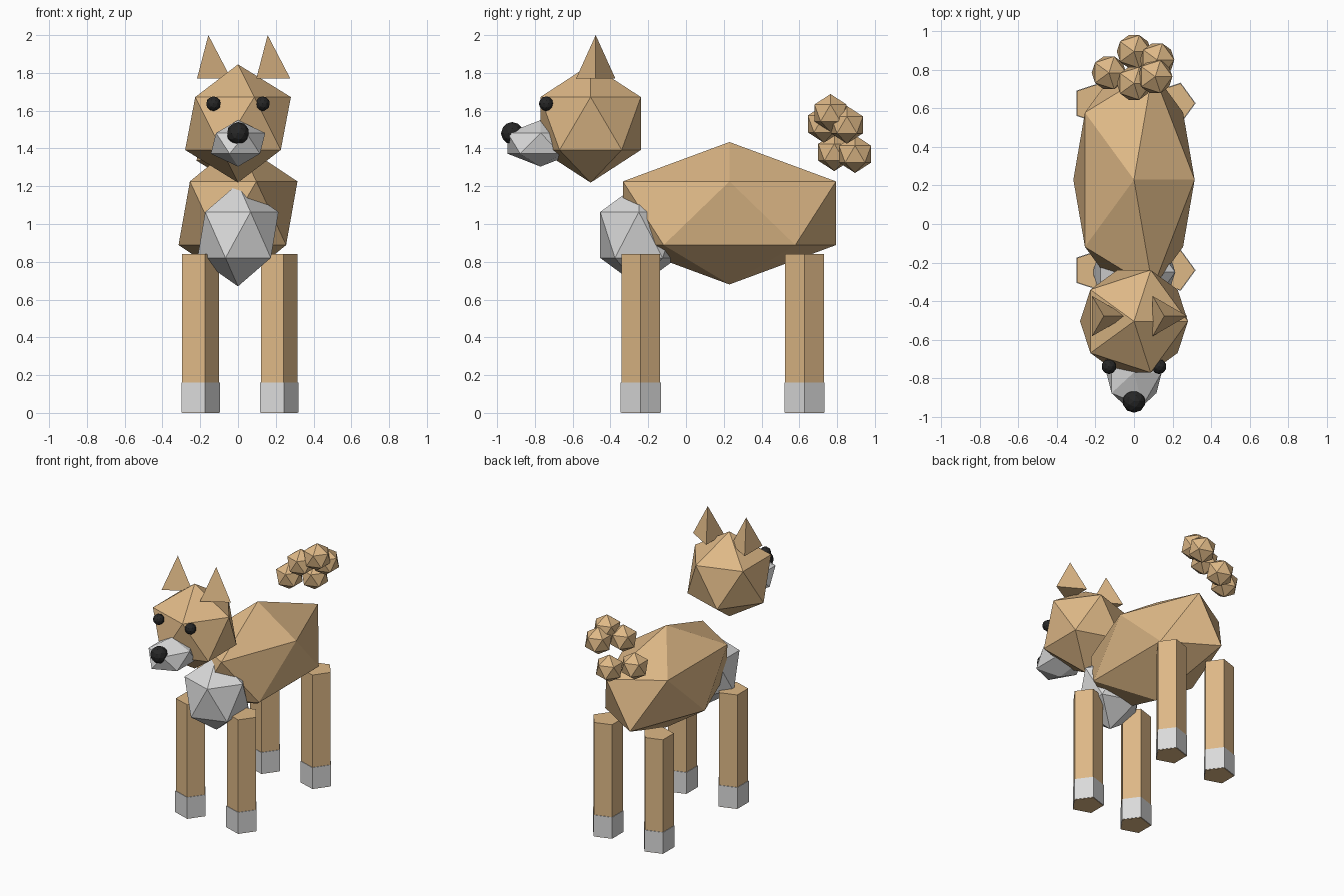
import bpy
import math

if "Cube" in bpy.data.objects:
    bpy.data.objects.remove(bpy.data.objects["Cube"], do_unlink=True)


def make_material(name, r, g, b):
    mat = bpy.data.materials.new(name)
    mat.use_nodes = True
    mat.diffuse_color = (r, g, b, 1)
    bsdf = next(n for n in mat.node_tree.nodes if n.type == "BSDF_PRINCIPLED")
    bsdf.inputs["Base Color"].default_value = (r, g, b, 1)
    bsdf.inputs["Roughness"].default_value = 0.9
    return mat


TAN = make_material("tan_fur", 0.73, 0.48, 0.24)
PALE = make_material("pale_grey_fur", 0.70, 0.70, 0.70)
DARK = make_material("near_black", 0.02, 0.02, 0.02)


def finish(name, mat):
    obj = bpy.context.object
    obj.name = obj.data.name = name
    obj.data.materials.append(mat)
    return obj


def ball(name, mat, centre, radii, detail=1):
    """Faceted ball stretched to three radii."""
    bpy.ops.mesh.primitive_ico_sphere_add(subdivisions=detail, radius=1, location=centre)
    bpy.context.object.scale = radii
    return finish(name, mat)


def column(name, mat, x, y, bottom, top, sides, radius, tip_radius):
    """Upright prism or pyramid with one corner pointing to +x."""
    bpy.ops.mesh.primitive_cone_add(
        vertices=sides, radius1=radius, radius2=tip_radius, depth=top - bottom,
        location=(x, y, (bottom + top) / 2), rotation=(0, 0, -math.pi / 2))
    return finish(name, mat)


# Body, chest and head
ball("body", TAN, (0, 0.23, 1.057), (0.352, 0.663, 0.377))
ball("chest", PALE, (0, -0.25, 0.942), (0.24, 0.24, 0.272))
ball("head", TAN, (0, -0.505, 1.532), (0.313, 0.313, 0.313))
ball("muzzle", PALE, (0, -0.77, 1.427), (0.161, 0.205, 0.123))
ball("nose", DARK, (0, -0.92, 1.48), (0.06, 0.06, 0.06), 2)

# Paired eyes, ears and legs
for side, s in (("left", 1), ("right", -1)):
    ball(side + "_eye", DARK, (0.13 * s, -0.74, 1.637), (0.039, 0.039, 0.039), 2)
    column(side + "_ear", TAN, 0.157 * s, -0.478, 1.77, 2.0, 3, 0.12, 0)
    for end, y in (("front", -0.24), ("back", 0.627)):
        name = end + "_" + side
        column(name + "_leg", TAN, 0.208 * s, y, 0, 0.842, 5, 0.108, 0.108)
        column(name + "_foot", PALE, 0.208 * s, y, 0.003, 0.16, 5, 0.112, 0.112)

# Tail made of five tufts
tufts = [(0, 0.895, 1.37), (-0.13, 0.785, 1.38), (0.12, 0.852, 1.525),
         (0, 0.73, 1.53), (0.11, 0.765, 1.588)]
for i, centre in enumerate(tufts):
    ball("tail_tuft_%d" % (i + 1), TAN, centre, (0.1, 0.1, 0.1))
